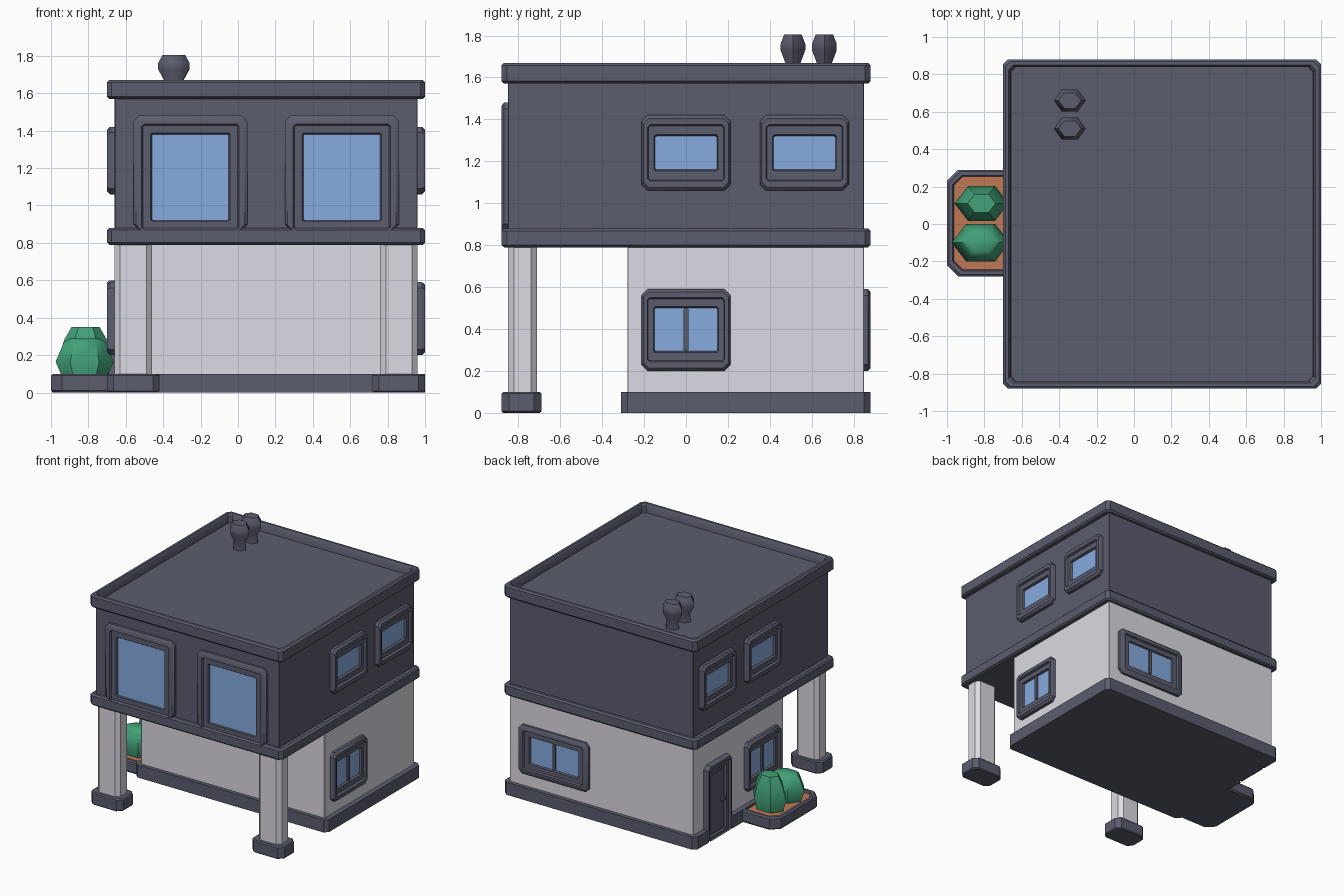
import bpy, bmesh, math

if "Cube" in bpy.data.objects:
    bpy.data.objects.remove(bpy.data.objects["Cube"])

def material(name, rgb):
    m = bpy.data.materials.new(name)
    m.diffuse_color = (*rgb, 1)
    m.use_nodes = True
    m.node_tree.nodes["Principled BSDF"].inputs["Base Color"].default_value = m.diffuse_color
    return m

SLATE = material("slate", (0.105, 0.11, 0.155))
WHITE = material("white_plaster", (0.72, 0.70, 0.77))
BLUE = material("blue_glass", (0.24, 0.41, 0.74))
GREEN = material("leaf_green", (0.055, 0.36, 0.19))
SOIL = material("terracotta_soil", (0.53, 0.19, 0.09))

def rect(u0, u1, v0, v1, c=0.004):
    """Rectangle with chamfered corners, eight points."""
    return [(u0 + c, v0), (u1 - c, v0), (u1, v0 + c), (u1, v1 - c),
            (u1 - c, v1), (u0 + c, v1), (u0, v1 - c), (u0, v0 + c)]

def loft(name, loops, mat, angle=35):
    """Closed skin through equal-sized loops, capped at both ends."""
    bm = bmesh.new()
    rings = [[bm.verts.new(p) for p in loop] for loop in loops]
    n = len(rings[0])
    for a, b in zip(rings, rings[1:]):
        for i in range(n):
            j = (i + 1) % n
            bm.faces.new((a[i], a[j], b[j], b[i]))
    bm.faces.new(rings[0])
    bm.faces.new(rings[-1])
    bmesh.ops.recalc_face_normals(bm, faces=bm.faces)
    me = bpy.data.meshes.new(name)
    bm.to_mesh(me)
    bm.free()
    me.materials.append(mat)
    me.shade_smooth()
    me.set_sharp_from_angle(angle=math.radians(angle))
    ob = bpy.data.objects.new(name, me)
    bpy.context.collection.objects.link(ob)
    return ob

def flat(points, z):
    return [(x, y, z) for x, y in points]

def slab(name, x0, x1, y0, y1, z0, z1, mat, c=0.004, b=0.0):
    """Upright block with chamfered corners and softened top and bottom rims."""
    if b:
        small = rect(x0 + b, x1 - b, y0 + b, y1 - b, c)
        big = rect(x0, x1, y0, y1, c)
        loops = [flat(small, z0), flat(big, z0 + b), flat(big, z1 - b), flat(small, z1)]
    else:
        loops = [flat(rect(x0, x1, y0, y1, c), z) for z in (z0, z1)]
    return loft(name, loops, mat)

# Storeys
slab("lower_walls", -0.66, 0.96, -0.28, 0.85, 0.05, 0.82, WHITE)
slab("upper_walls", -0.66, 0.96, -0.85, 0.85, 0.82, 1.60, SLATE)
slab("floor_trim", -0.70, 1.0, -0.88, 0.88, 0.79, 0.88, SLATE, 0.025, 0.012)

# Plinth, notched at the door
plinth = [(-0.67, -0.31), (0.97, -0.31), (1.0, -0.28), (1.0, 0.85), (0.97, 0.88),
          (-0.67, 0.88), (-0.70, 0.85), (-0.70, 0.71), (-0.655, 0.71),
          (-0.655, 0.42), (-0.70, 0.42), (-0.70, -0.28)]
loft("plinth", [flat(plinth, 0), flat(plinth, 0.1)], SLATE)

# Roof with raised rim
def roof_loop(i, z):
    return flat(rect(-0.70 + i, 1.0 - i, -0.88 + i, 0.88 - i, 0.025), z)
loft("roof_parapet", [roof_loop(i, z) for i, z in (
    (0.012, 1.57), (0, 1.582), (0, 1.658), (0.012, 1.67), (0.03, 1.67),
    (0.04, 1.655), (0.042, 1.59))], SLATE)

# Front pillars on feet
for side, x in (("left", -0.56), ("right", 0.86)):
    slab(side + "_pillar", x - 0.10, x + 0.10, -0.85, -0.71, 0.08, 0.82, WHITE, 0.03)
    slab(side + "_pillar_foot", x - 0.14, x + 0.14, -0.88, -0.69, 0, 0.10, SLATE, 0.035, 0.008)

# Wall mappings: along the wall, up, and out of it
WALLS = {
    "front": lambda u, v, d: (u, -0.85 - d, v),
    "back": lambda u, v, d: (u, 0.85 + d, v),
    "right": lambda u, v, d: (0.96 + d, u, v),
    "left": lambda u, v, d: (-0.66 - d, u, v),
}

def on_wall(wall, points, d):
    return [WALLS[wall](u, v, d) for u, v in points]

def plate(name, wall, u0, u1, v0, v1, d0, d1, mat):
    r = rect(u0, u1, v0, v1, 0.006)
    loft(name, [on_wall(wall, r, d0), on_wall(wall, r, d1)], mat)

def frame(name, wall, u, outer, glass, depth, open_bottom=False):
    """Stepped frame; outer and glass are (half width, bottom, top)."""
    def loop(t, c, d):
        w = outer[0] + (glass[0] - outer[0]) * t
        b = outer[1] + (glass[1] - outer[1]) * t
        if open_bottom and t < 0.9:
            b = outer[1]
        top = outer[2] + (glass[2] - outer[2]) * t
        return on_wall(wall, rect(u - w, u + w, b, top, c), d)
    loft(name, [loop(0, 0.03, -0.02), loop(0, 0.03, depth * 0.6), loop(0.15, 0.026, depth),
                loop(0.45, 0.012, depth), loop(0.52, 0.008, depth * 0.55),
                loop(0.93, 0.006, depth * 0.55), loop(1, 0.006, 0.001)], SLATE)

def window(name, wall, u, outer, glass, panes=1, depth=0.04, open_bottom=False):
    frame(name + "_frame", wall, u, outer, glass, depth, open_bottom)
    plate(name + "_glass", wall, u - glass[0], u + glass[0], glass[1], glass[2],
          -0.001, 0.005, BLUE)
    if panes == 2:
        plate(name + "_mullion", wall, u - 0.012, u + 0.012, glass[1], glass[2],
              0, depth * 0.5, SLATE)

# Tall front windows
for side, u in (("left", -0.255), ("right", 0.555)):
    window("front_window_" + side, "front", u, (0.305, 0.87, 1.48), (0.205, 0.92, 1.38),
           1, 0.03, True)

# Side windows, the same on both sides
for wall in ("left", "right"):
    for part, u in (("middle", 0.0), ("rear", 0.565)):
        window(f"{wall}_upper_window_{part}", wall, u, (0.213, 1.06, 1.42), (0.147, 1.16, 1.32))
    window(wall + "_lower_window", wall, 0.0, (0.213, 0.20, 0.59), (0.15, 0.295, 0.50), 2)

# Back window
window("back_window", "back", 0.56, (0.31, 0.20, 0.59), (0.21, 0.295, 0.50), 2, 0.03)

# Side door
frame("door_frame", "left", 0.565, (0.155, 0.0, 0.60), (0.10, 0.02, 0.53), 0.04, True)
plate("door_panel", "left", 0.48, 0.65, 0.03, 0.50, 0, 0.01, SLATE)
plate("door_handle", "left", 0.49, 0.52, 0.25, 0.29, 0, 0.03, SLATE)

# Planter
def planter_loop(i, c, z):
    return flat([(min(x, -0.69), y) for x, y in
                 rect(-1.0 + i, -0.60, -0.28 + i, 0.29 - i, c)], z)
loft("planter_box", [planter_loop(0.01, 0.06, 0), planter_loop(0, 0.06, 0.012),
                     planter_loop(0, 0.06, 0.09), planter_loop(0.01, 0.06, 0.1),
                     planter_loop(0.03, 0.05, 0.1), planter_loop(0.04, 0.045, 0.07)], SLATE)
loft("planter_soil", [planter_loop(0.035, 0.045, 0.06), planter_loop(0.035, 0.045, 0.08)], SOIL)

def turned(name, x, y, rings, squash, mat, angle):
    """Six-sided turned shape from (radius, height) rings."""
    loft(name, [[(x + r * math.cos(i * math.pi / 3), y + squash * r * math.sin(i * math.pi / 3), z)
                 for i in range(6)] for r, z in rings], mat, angle)

# Bushes
turned("bush_front", -0.82, -0.10, [(0.115, 0.07), (0.155, 0.165), (0.11, 0.27), (0.075, 0.29)],
       0.75, GREEN, 40)
turned("bush_rear", -0.815, 0.11, [(0.115, 0.07), (0.145, 0.17), (0.115, 0.28), (0.075, 0.35)],
       0.74, GREEN, 40)

# Roof vents
for part, y in (("front", 0.51), ("rear", 0.66)):
    turned("roof_vent_" + part, -0.343, y,
           [(0.058, 1.58), (0.05, 1.665), (0.085, 1.73), (0.085, 1.76), (0.06, 1.805)],
           0.8, SLATE, 62)
